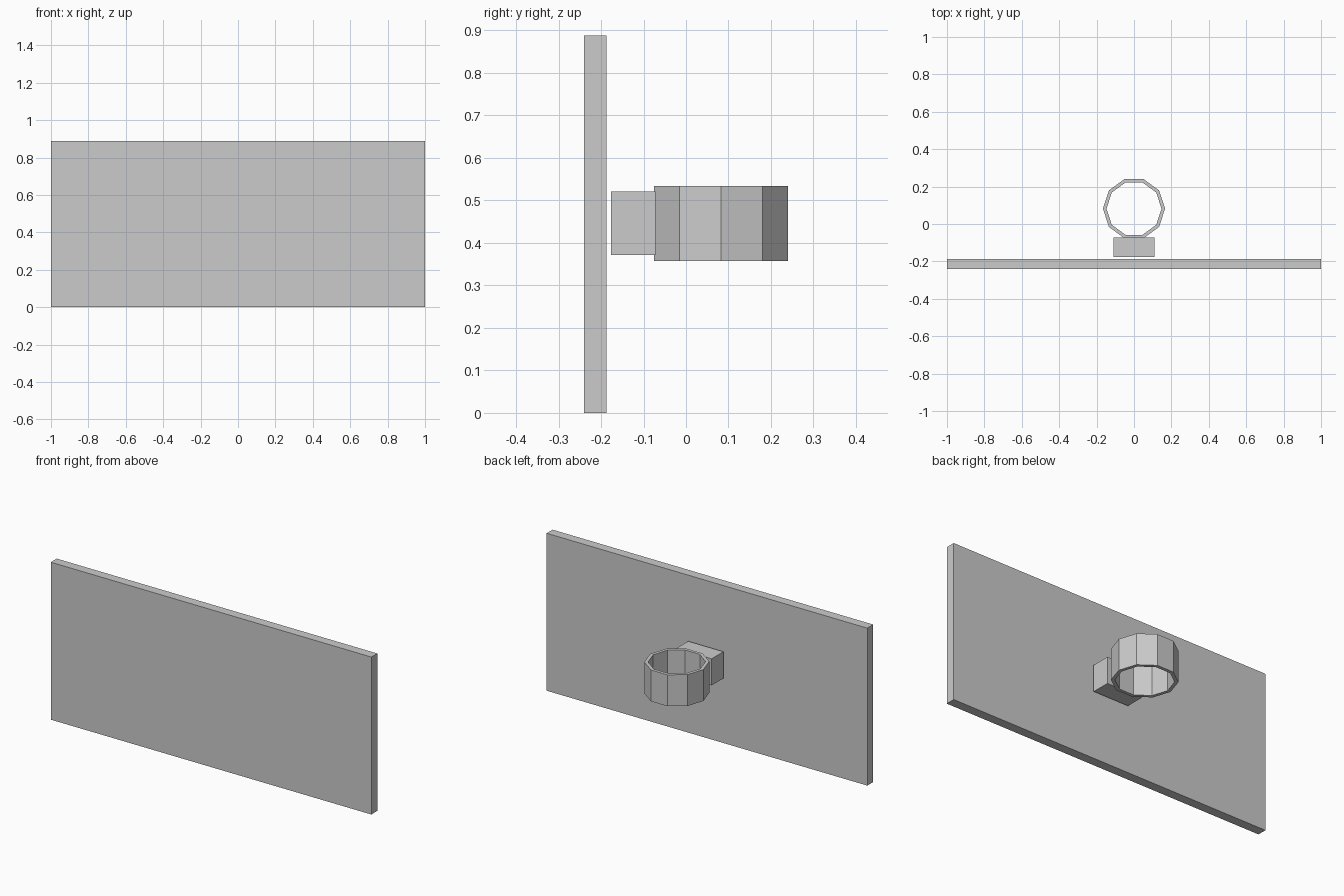
import bpy
import bmesh
from math import cos, sin, tau

cube = bpy.data.objects.get("Cube")
if cube:
    bpy.data.objects.remove(cube, do_unlink=True)

grey = bpy.data.materials.new("plain grey")
grey.use_nodes = True
grey.diffuse_color = (0.6, 0.6, 0.6, 1)
grey.node_tree.nodes["Principled BSDF"].inputs["Base Color"].default_value = grey.diffuse_color


def finish(name, bm):
    bmesh.ops.recalc_face_normals(bm, faces=bm.faces)
    mesh = bpy.data.meshes.new(name)
    bm.to_mesh(mesh)
    bm.free()
    mesh.materials.append(grey)
    obj = bpy.data.objects.new(name, mesh)
    bpy.context.collection.objects.link(obj)
    return obj


def box(name, low, high):
    bm = bmesh.new()
    bmesh.ops.create_cube(bm, size=1)
    for v in bm.verts:
        v.co = [(a + b) / 2 + c * (b - a) for a, b, c in zip(low, high, v.co)]
    return finish(name, bm)


def ring(name, centre_y, inner, outer, bottom, top, sides):
    # Sweep a rectangular section around the vertical axis
    bm = bmesh.new()
    section = [(inner, bottom), (outer, bottom), (outer, top), (inner, top)]
    loops = []
    for i in range(sides):
        a = tau * i / sides
        loops.append([bm.verts.new((r * cos(a), centre_y + r * sin(a), z)) for r, z in section])
    for i, here in enumerate(loops):
        there = loops[(i + 1) % sides]
        for j in range(4):
            k = (j + 1) % 4
            bm.faces.new((here[j], there[j], there[k], here[k]))
    return finish(name, bm)


# Flat front board
box("board", (-1, -0.24, 0), (1, -0.187, 0.888))
# Block between board and ring
box("spacer_block", (-0.11, -0.177, 0.371), (0.11, -0.072, 0.521))
# Ten-sided open clamp ring
ring("clamp_ring", 0.082, 0.147, 0.166, 0.357, 0.534, 10)
